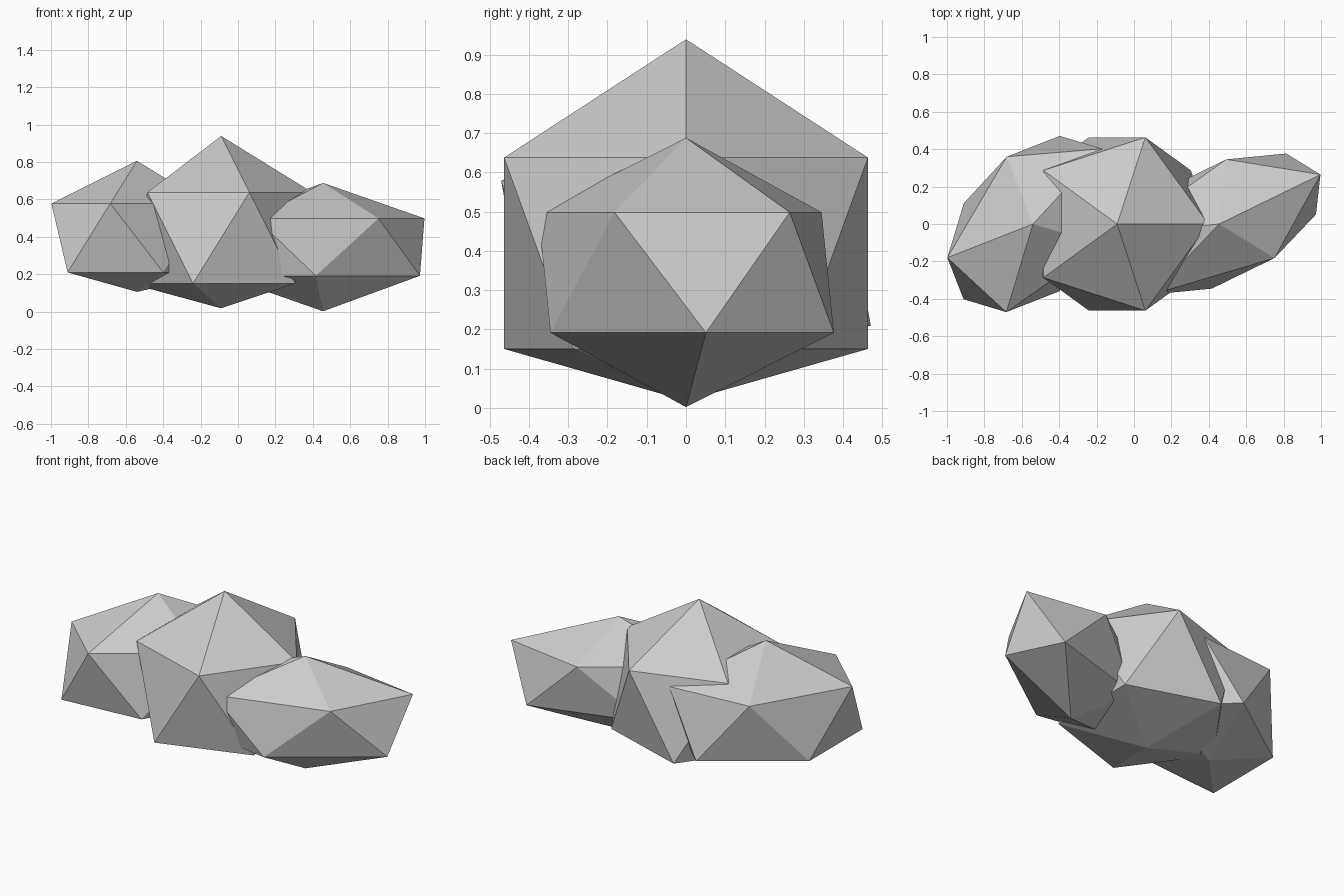
import bpy
import bmesh
from math import radians
from mathutils import Matrix, Vector

cube = bpy.data.objects.get("Cube")
if cube:
    bpy.data.objects.remove(cube, do_unlink=True)

# Single stone colour
stone = bpy.data.materials.new("stone_grey")
stone.use_nodes = True
grey = (0.6, 0.6, 0.6, 1.0)
stone.diffuse_color = grey
bsdf = stone.node_tree.nodes["Principled BSDF"]
bsdf.inputs["Base Color"].default_value = grey
bsdf.inputs["Roughness"].default_value = 0.9


def rock(name, centre, scale, turn=0.0, base=-1.0):
    """Faceted boulder: a stretched, turned icosahedron with its base point at a set depth."""
    bm = bmesh.new()
    bmesh.ops.create_icosphere(bm, subdivisions=1, radius=1.0)
    min(bm.verts, key=lambda v: v.co.z).co.z = base
    place = (Matrix.Translation(Vector(centre))
             @ Matrix.Rotation(radians(turn), 4, 'Z')
             @ Matrix.Diagonal((*scale, 1.0)))
    bmesh.ops.transform(bm, matrix=place, verts=bm.verts)
    bmesh.ops.recalc_face_normals(bm, faces=bm.faces)
    for face in bm.faces:
        face.smooth = False
    mesh = bpy.data.meshes.new(name)
    bm.to_mesh(mesh)
    bm.free()
    mesh.materials.append(stone)
    obj = bpy.data.objects.new(name, mesh)
    bpy.context.scene.collection.objects.link(obj)
    return obj


# Tall middle boulder, then the lower ones on either side
rock("middle_rock", (-0.09, 0, 0.394), (0.545, 0.545, 0.545), base=-0.69)
rock("right_rock", (-0.54, 0, 0.394), (0.612, 0.408, 0.412), turn=47.3, base=-0.7)
rock("left_rock", (0.455, 0, 0.345), (0.674, 0.345, 0.343), turn=26)
